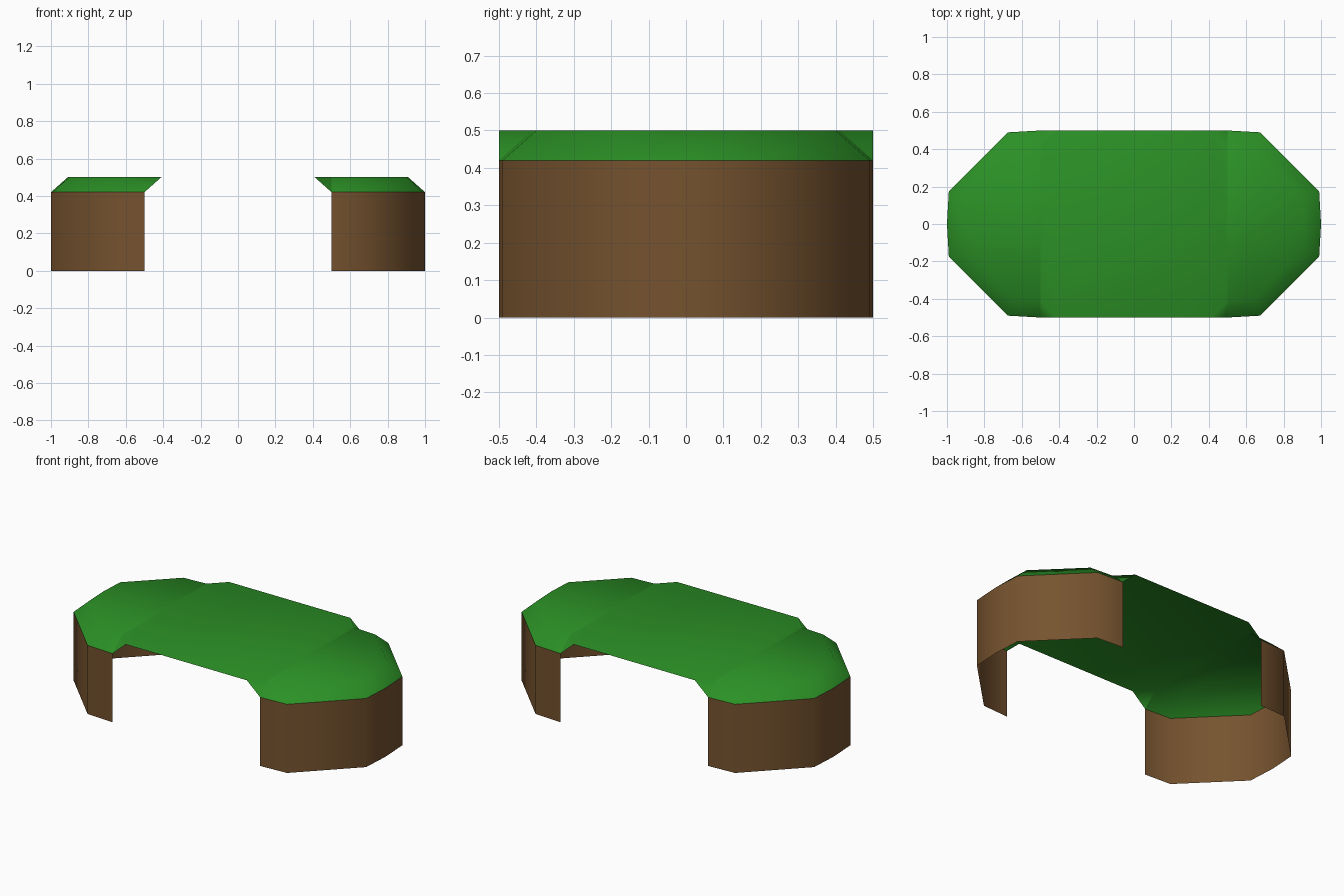
import bpy, math

if "Cube" in bpy.data.objects:
    bpy.data.objects.remove(bpy.data.objects["Cube"])

RIM, TOP = 0.42, 0.5

def material(name, colour):
    m = bpy.data.materials.new(name)
    m.diffuse_color = colour
    m.use_nodes = True
    m.node_tree.nodes["Principled BSDF"].inputs["Base Color"].default_value = m.diffuse_color
    return m

grass = material("grass", (0.024, 0.28, 0.019, 1))
earth = material("earth", (0.18, 0.086, 0.028, 1))

def build(name, verts, faces, mat, turn=0):
    me = bpy.data.meshes.new(name)
    me.from_pydata(verts, [], faces)
    me.materials.append(mat)
    me.polygons.foreach_set("use_smooth", [True] * len(faces))
    ob = bpy.data.objects.new(name, me)
    ob.rotation_euler.z = turn
    bpy.context.collection.objects.link(ob)
    return ob

def strip(n):
    # quads joining a lower row of n points to an upper row
    return [(i, i + 1, n + i + 1, n + i) for i in range(n - 1)]

def mirrored(half):
    # front half of an end outline, reflected to the back
    return half + [(x, -y) for x, y in reversed(half[:-1])]

outer = mirrored([(0.5, -0.5), (0.675, -0.49), (0.99, -0.175), (1.0, 0)])
inner = mirrored([(0.5, -0.41), (0.65, -0.40), (0.903, -0.15), (0.91, 0)])
n = len(outer)

def row(pts, z):
    return [(x, y, z) for x, y in pts]

# Two rounded ends: open cliff wall plus a bevelled grass cap
for side, turn in (("right", 0), ("left", math.pi)):
    build(side + "_cliff_wall", row(outer, 0) + row(outer, RIM), strip(n), earth, turn)
    build(side + "_grass_cap", row(outer, RIM) + row(inner, TOP),
          strip(n) + [tuple(range(n, 2 * n))], grass, turn)

# Flat middle with four corners sloping down to the walls
quarter = [(0.41, -0.5), (0.5, -0.41), (0.5, 0.41), (0.41, 0.5)]
ring = quarter + [(-x, -y) for x, y in quarter]
corners = [(0.5, -0.5), (0.5, 0.5), (-0.5, 0.5), (-0.5, -0.5)]
build("grass_bridge", row(ring, TOP) + row(corners, RIM),
      [tuple(range(8))] + [(2 * i, 8 + i, 2 * i + 1) for i in range(4)], grass)
